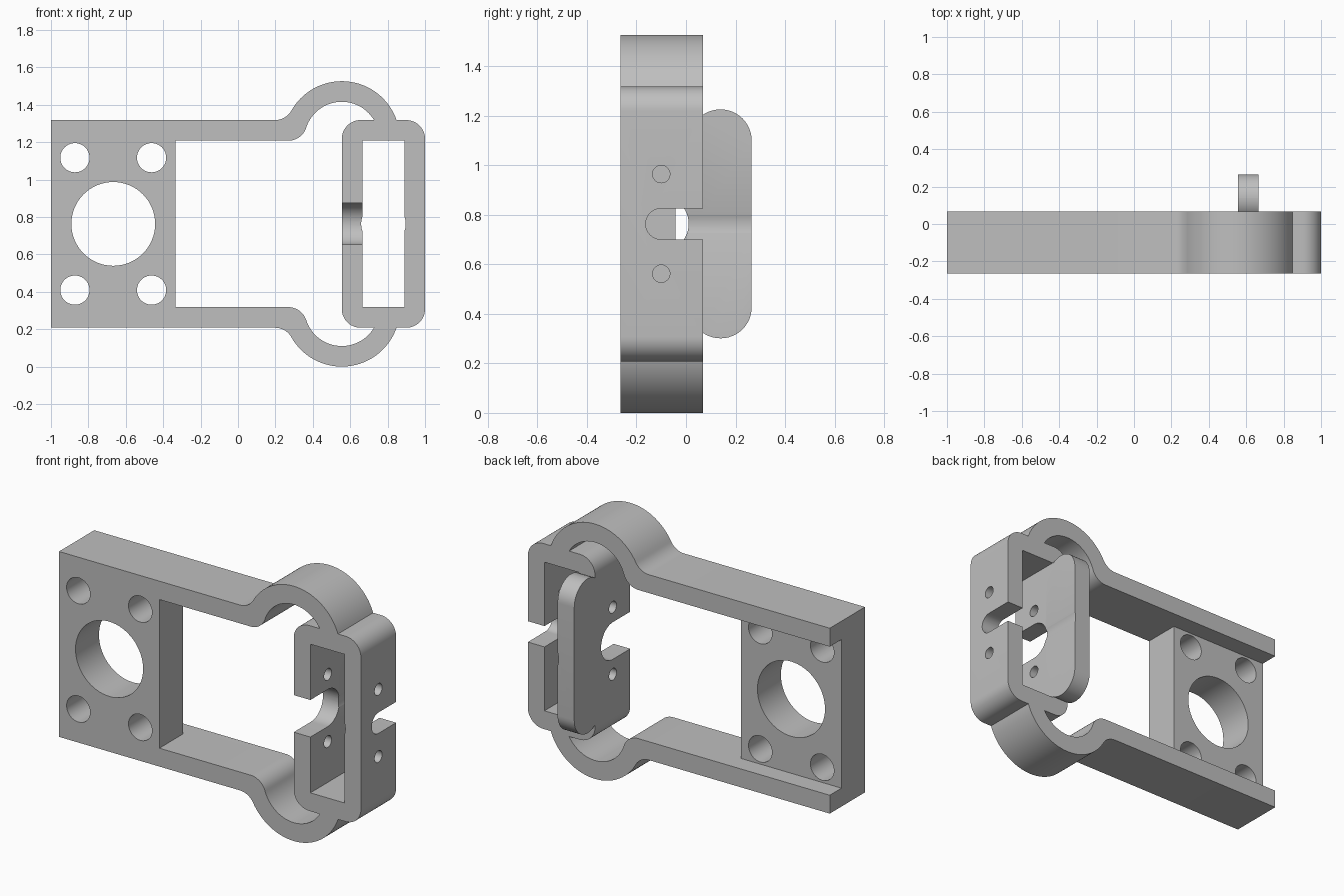
import bpy, bmesh
from math import sin, cos, atan2, sqrt, radians, pi

if "Cube" in bpy.data.objects:
    bpy.data.objects.remove(bpy.data.objects["Cube"])

MID = 0.763                  # height of the symmetry plane
FRONT, BACK = -0.265, 0.068  # depth of the bracket
HALF, WALL = 0.555, 0.11     # half height and wall thickness
INNER = HALF - WALL

grey = bpy.data.materials.new("plain grey")
grey.use_nodes = True
grey.diffuse_color = (0.52, 0.52, 0.52, 1)
grey.node_tree.nodes["Principled BSDF"].inputs["Base Color"].default_value = grey.diffuse_color


def arc(cx, cy, r, a, b, n=24):
    return [(cx + r * cos(a + (b - a) * i / n), cy + r * sin(a + (b - a) * i / n))
            for i in range(n + 1)]


def rect(x0, x1, y0, y1):
    return [(x0, y0), (x1, y0), (x1, y1), (x0, y1)]


def rounded_rect(x0, x1, y0, y1, r):
    corners = [(x1 - r, y1 - r), (x0 + r, y1 - r), (x0 + r, y0 + r), (x1 - r, y0 + r)]
    return [p for i, c in enumerate(corners)
            for p in arc(*c, r, i * pi / 2, (i + 1) * pi / 2, 12)]


def circle(x, y, r):
    return arc(x, y, r, 0, 2 * pi, 64)[:-1]


def prism(name, pts, axis, lo, hi):
    """Extrude a profile along x or y; the profile height is measured from MID."""
    def place(u, v, d):
        return (d, u, v + MID) if axis == "x" else (u, d, v + MID)
    bm = bmesh.new()
    face = bm.faces.new([bm.verts.new(place(u, v, lo)) for u, v in pts])
    out = bmesh.ops.extrude_face_region(bm, geom=[face])
    for v in out["geom"]:
        if isinstance(v, bmesh.types.BMVert):
            v.co["xyz".index(axis)] = hi
    bmesh.ops.recalc_face_normals(bm, faces=bm.faces)
    mesh = bpy.data.meshes.new(name)
    bm.to_mesh(mesh)
    bm.free()
    mesh.materials.append(grey)
    obj = bpy.data.objects.new(name, mesh)
    bpy.context.collection.objects.link(obj)
    return obj


def combine(target, other, operation):
    mod = target.modifiers.new("combine", "BOOLEAN")
    mod.operation, mod.solver, mod.object = operation, "EXACT", other
    bpy.context.view_layer.objects.active = target
    bpy.ops.object.modifier_apply(modifier=mod.name)
    bpy.data.objects.remove(other)


# Spring arm profile: straight bar, fillet, round bulge
ring_x, ring_z, ring_r, fillet = 0.555, 0.453, 0.31, 0.1
reach = ring_r + fillet
rise = HALF + fillet - ring_z
outer_x = ring_x - sqrt(reach ** 2 - rise ** 2)
a_out = atan2(-rise, ring_x - outer_x)
reach_in = ring_r - WALL + fillet
rise_in = INNER + fillet - ring_z
inner_x = ring_x - sqrt(reach_in ** 2 - rise_in ** 2)
a_in = atan2(-rise_in, ring_x - inner_x)
arm = [(-1, HALF)]
arm += arc(outer_x, HALF + fillet, fillet, -pi / 2, a_out, 12)
arm += arc(ring_x, ring_z, ring_r, a_out + pi, 0, 48)[1:]
arm += arc(ring_x, ring_z, ring_r - WALL, 0, a_in + pi, 48)
arm += arc(inner_x, INNER + fillet, fillet, a_in, -pi / 2, 12)[1:]
arm += [(-1, INNER)]

# Clamp frame
bracket = prism("bracket", rounded_rect(0.555, 1, -HALF, HALF, 0.1), "y", FRONT, BACK)
combine(bracket, prism("opening", rect(0.665, 0.89, -INNER, INNER), "y", -0.4, 0.4), "DIFFERENCE")

# Arms, mounting plate and rear tab
for side in (1, -1):
    combine(bracket, prism("arm", [(x, side * z) for x, z in arm], "y", FRONT, BACK), "UNION")
combine(bracket, prism("plate", rect(-1, -0.335, -0.5, 0.5), "y", FRONT, -0.043), "UNION")
combine(bracket, prism("tab", rounded_rect(0.014, 0.265, -0.462, 0.462, 0.125),
                       "x", 0.555, 0.665), "UNION")

# Holes in the mounting plate
holes = [(-0.667, 0, 0.224)]
holes += [(-0.667 + sx * 0.205, sz * 0.354, 0.078) for sx in (1, -1) for sz in (1, -1)]
for hole in holes:
    combine(bracket, prism("hole", circle(*hole), "y", -0.4, 0.2), "DIFFERENCE")

# Screw holes, opposed slots and shallow bore in the clamp
for z in (0.201, -0.201):
    combine(bracket, prism("screw_hole", circle(-0.1, z, 0.035), "x", 0.5, 1.1), "DIFFERENCE")
front_slot = arc(-0.1, 0, 0.111, -pi / 2, pi / 2) + [(-0.4, 0.111), (-0.4, -0.111)]
back_slot = arc(-0.1, 0, 0.0625, pi / 2, 3 * pi / 2) + [(0.2, -0.0625), (0.2, 0.0625)]
combine(bracket, prism("front_slot", front_slot, "x", 0.5, 0.75), "DIFFERENCE")
combine(bracket, prism("back_slot", back_slot, "x", 0.8, 1.1), "DIFFERENCE")
combine(bracket, prism("bore", circle(0.7775, 0, 0.119), "y", -0.4, 0.4), "DIFFERENCE")

bpy.ops.object.select_all(action="DESELECT")
bracket.select_set(True)
bpy.context.view_layer.objects.active = bracket
bpy.ops.object.shade_smooth_by_angle(angle=radians(30))
